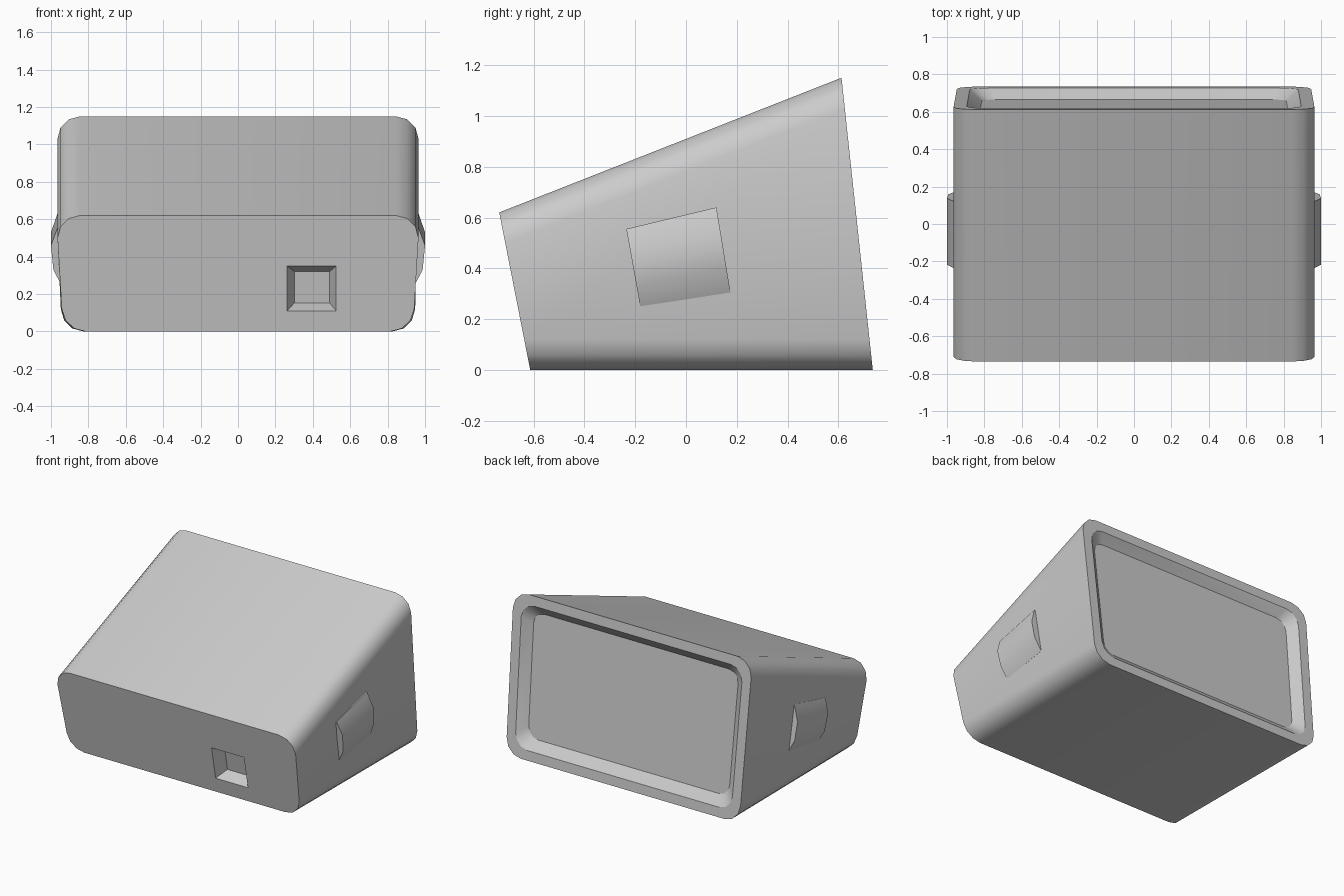
import bpy, bmesh, math

if "Cube" in bpy.data.objects:
    bpy.data.objects.remove(bpy.data.objects["Cube"])


def finish(name, bm):
    bmesh.ops.recalc_face_normals(bm, faces=bm.faces)
    me = bpy.data.meshes.new(name)
    bm.to_mesh(me)
    bm.free()
    ob = bpy.data.objects.new(name, me)
    bpy.context.collection.objects.link(ob)
    return ob


def activate(ob):
    bpy.ops.object.select_all(action='DESELECT')
    ob.select_set(True)
    bpy.context.view_layer.objects.active = ob


def ring(bm, y_bottom, y_top, height, low_w, inset=0, depth=0, r=0.12, seg=3):
    """Rounded rectangle lying in a tilted end plane, slightly narrower at the base."""
    out = []
    z0, z1 = inset, height - inset
    corners = [(1, z0 + r, -90), (1, z1 - r, 0), (-1, z1 - r, 90), (-1, z0 + r, 180)]
    for sx, cz, start in corners:
        for i in range(seg + 1):
            a = math.radians(start + 90 * i / seg)
            z = cz + r * math.sin(a)
            half = low_w + (0.965 - low_w) * min(1, z / (height - 0.12)) - inset
            x = sx * (half - r) + r * math.cos(a)
            y = y_bottom + (y_top - y_bottom) * z / height - depth
            out.append(bm.verts.new((x, y, z)))
    return out


def loft(bm, rings):
    for a, b in zip(rings, rings[1:]):
        n = len(a)
        for i in range(n):
            j = (i + 1) % n
            bm.faces.new((a[i], a[j], b[j], b[i]))
    bm.faces.new(rings[0])
    bm.faces.new(rings[-1])


# Wedge body: front face, back rim, sloped recess wall, recessed back panel
bm = bmesh.new()
back = (0.735, 0.612, 1.15, 0.945)
loft(bm, [ring(bm, -0.613, -0.735, 0.62, 0.935),
          ring(bm, *back),
          ring(bm, *back, inset=0.07, r=0.10),
          ring(bm, *back, inset=0.135, depth=0.055, r=0.08)])
body = finish("wedge_body", bm)

# Tapered port cut into the front face
bm = bmesh.new()


def port_loop(x0, x1, z0, z1, depth):
    return [bm.verts.new((x, -0.613 - 0.122 * z / 0.62 + depth, z))
            for x, z in ((x0, z0), (x1, z0), (x1, z1), (x0, z1))]


loft(bm, [port_loop(0.24, 0.548, 0.087, 0.367, -0.05),
          port_loop(0.263, 0.525, 0.11, 0.35, 0),
          port_loop(0.302, 0.49, 0.153, 0.32, 0.09)])
cutter = finish("port_cutter", bm)
cutter.hide_render = True
mod = body.modifiers.new("port", 'BOOLEAN')
mod.operation = 'DIFFERENCE'
mod.solver = 'EXACT'
mod.object = cutter
activate(body)
bpy.ops.object.modifier_apply(modifier=mod.name)
bpy.data.objects.remove(cutter)
bpy.ops.object.shade_smooth_by_angle(angle=math.radians(32))

# Curved grip swellings on both sides, given as (x, z) end profiles
front_end = [(0.90, 0.555), (0.965, 0.555), (1.0, 0.46), (0.987, 0.33), (0.946, 0.25), (0.90, 0.25)]
back_end = [(0.90, 0.64), (0.962, 0.64), (1.0, 0.53), (0.993, 0.405), (0.95, 0.305), (0.90, 0.305)]
for side, label in ((1, "right"), (-1, "left")):
    bm = bmesh.new()
    a = [bm.verts.new((side * x, -0.18 - 0.18 * (z - 0.25), z)) for x, z in front_end]
    b = [bm.verts.new((side * x, 0.175 - 0.165 * (z - 0.305), z)) for x, z in back_end]
    loft(bm, [a, b])
    grip = finish(label + "_side_grip", bm)
    activate(grip)
    bpy.ops.object.shade_smooth_by_angle(angle=math.radians(35))
